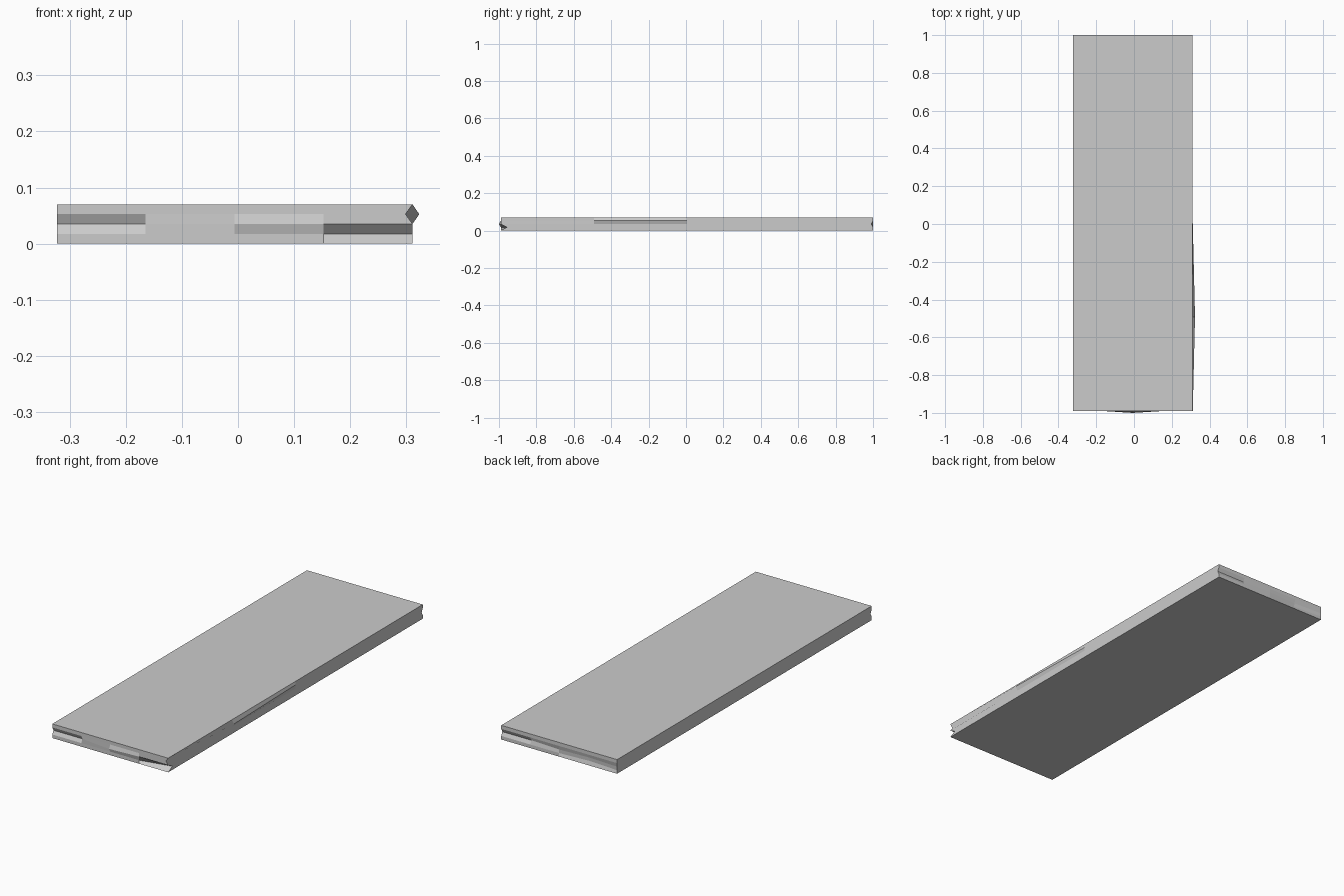
import bpy, bmesh

if "Cube" in bpy.data.objects:
    bpy.data.objects.remove(bpy.data.objects["Cube"])

# Plank extents before chipping
X0, X1 = -0.323, 0.311
Y0, Y1 = -0.99, 1.0
H = 0.07
N = 4

# Block with each side split into a 4 x 4 grid
bm = bmesh.new()
bmesh.ops.create_cube(bm, size=1.0)
bmesh.ops.subdivide_edges(bm, edges=bm.edges[:], cuts=N - 1, use_grid_fill=True)

grid = {}
for v in bm.verts:
    i, j, k = (round((c + 0.5) * N) for c in v.co)
    grid[i, j, k] = v
    v.co = (X0 + (X1 - X0) * i / N, Y0 + (Y1 - Y0) * j / N, H * k / N)


def nudge(i, j, k, dx=0.0, dy=0.0):
    grid[i, j, k].co.x += dx
    grid[i, j, k].co.y += dy


# Worn front end: shallow groove, small bump, deep corner notch
nudge(0, 0, 2, dy=0.009)
nudge(1, 0, 2, dy=0.009)
nudge(2, 0, 2, dy=-0.01)
nudge(4, 0, 1, dy=0.033)

# Worn right edge: dent at the front corner and a bulge behind it
nudge(4, 0, 3, dx=-0.0125)
nudge(4, 1, 3, dx=0.012)

# Worn back end: shallow dents
nudge(4, 4, 2, dy=-0.009)
nudge(3, 4, 2, dy=-0.009)
nudge(1, 4, 2, dy=-0.008)
nudge(1, 4, 1, dy=-0.01)

bmesh.ops.recalc_face_normals(bm, faces=bm.faces[:])
mesh = bpy.data.meshes.new("plank")
bm.to_mesh(mesh)
bm.free()
plank = bpy.data.objects.new("plank", mesh)
bpy.context.collection.objects.link(plank)
